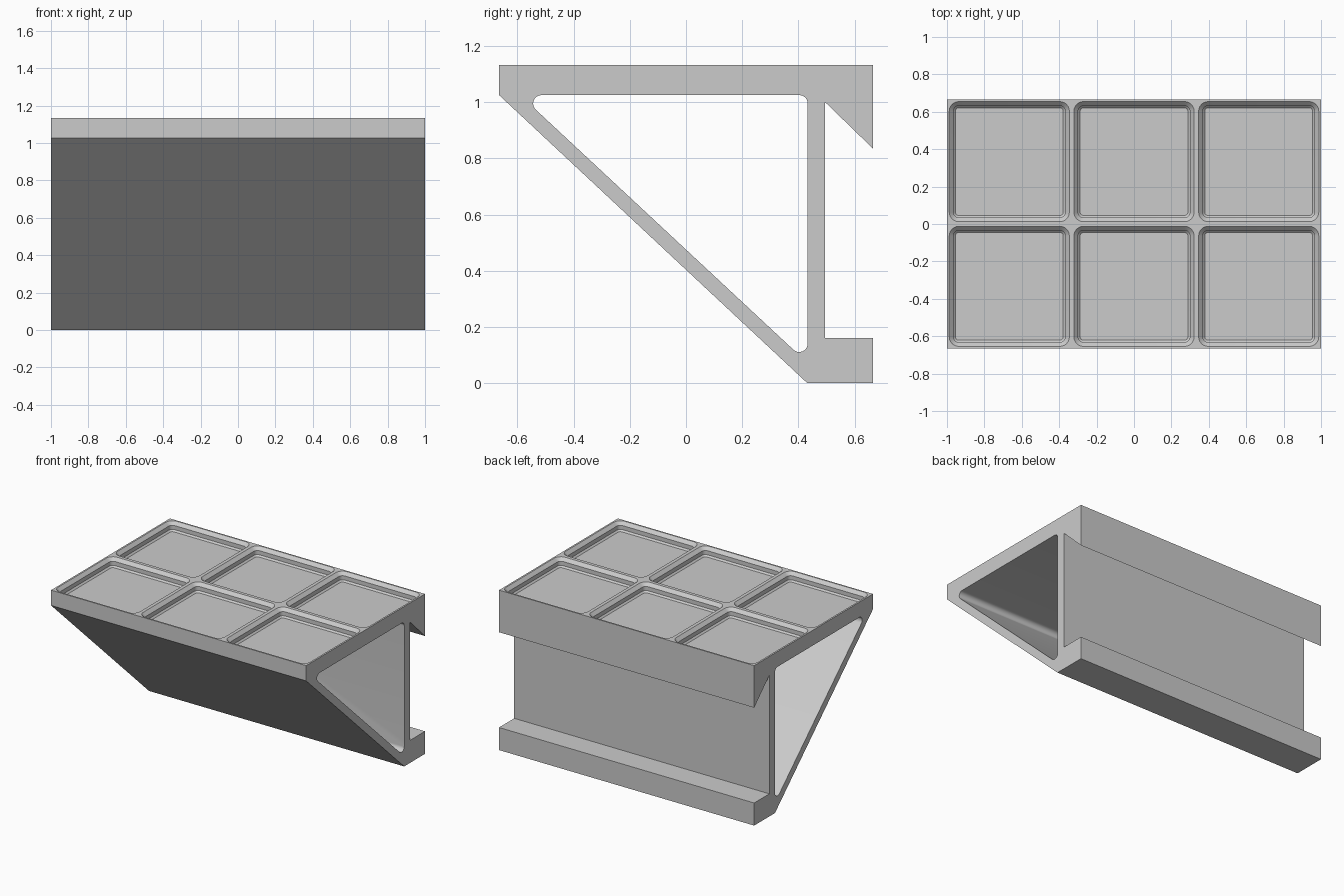
import bpy, bmesh, math
from mathutils import Vector

cube = bpy.data.objects.get("Cube")
if cube:
    bpy.data.objects.remove(cube, do_unlink=True)

grey = bpy.data.materials.new("light_grey")
grey.use_nodes = True
COLOUR = (0.6, 0.6, 0.6, 1)
grey.diffuse_color = COLOUR
grey.node_tree.nodes["Principled BSDF"].inputs["Base Color"].default_value = COLOUR


def loft(name, rings):
    """Closed solid through rings of equal point count."""
    bm = bmesh.new()
    loops = [[bm.verts.new(p) for p in ring] for ring in rings]
    n = len(loops[0])
    for low, high in zip(loops, loops[1:]):
        for i in range(n):
            j = (i + 1) % n
            bm.faces.new((low[i], low[j], high[j], high[i]))
    bm.faces.new(loops[0][::-1])
    bm.faces.new(loops[-1])
    bmesh.ops.recalc_face_normals(bm, faces=bm.faces)
    mesh = bpy.data.meshes.new(name)
    bm.to_mesh(mesh)
    bm.free()
    mesh.materials.append(grey)
    obj = bpy.data.objects.new(name, mesh)
    bpy.context.collection.objects.link(obj)
    return obj


def extrude_x(name, profile, half):
    return loft(name, [[(x, y, z) for y, z in profile] for x in (-half, half)])


def fillet(points, radius, steps=10):
    """Round every corner of a convex polygon."""
    result = []
    pts = [Vector(p) for p in points]
    for i, p in enumerate(pts):
        a = (pts[i - 1] - p).normalized()
        b = (pts[(i + 1) % len(pts)] - p).normalized()
        half = a.angle(b) / 2
        centre = p + (a + b).normalized() * radius / math.sin(half)
        start = p + a * radius / math.tan(half) - centre
        end = p + b * radius / math.tan(half) - centre
        sweep = math.pi - 2 * half
        for k in range(steps + 1):
            t = k / steps
            q = (start * math.sin((1 - t) * sweep) + end * math.sin(t * sweep)) / math.sin(sweep)
            result.append(tuple(centre + q))
    return result


def cut(target, cutter):
    mod = target.modifiers.new("cut", "BOOLEAN")
    mod.operation = "DIFFERENCE"
    mod.solver = "EXACT"
    mod.object = cutter
    bpy.context.view_layer.objects.active = target
    bpy.ops.object.modifier_apply(modifier=mod.name)
    bpy.data.objects.remove(cutter, do_unlink=True)


# Bracket body: shelf, hooked rear lip, back wall, foot and sloping front
TOP, DEPTH = 1.133, 0.665
body = extrude_x("shelf_bracket", [
    (-DEPTH, TOP), (-DEPTH, 1.025), (0.432, 0), (DEPTH, 0), (DEPTH, 0.16),
    (0.495, 0.16), (0.495, 1.0), (DEPTH, 0.835), (DEPTH, TOP)], 1)

# Triangular opening running the full width
hole = fillet([(-0.59, 1.025), (0.433, 0.072), (0.433, 1.025)], 0.03)
cut(body, extrude_x("opening_cutter", hole, 1.1))

# Six stepped tray pockets: lower chamfer, straight wall, upper chamfer
LEVELS = [(0.288, -0.062), (0.299, -0.051), (0.299, -0.0222),
          (0.3212, 0), (0.3312, 0.01)]
PITCH = 2 / 3
for col in (-1, 0, 1):
    for row in (-0.5, 0.5):
        rings = []
        for half, dz in LEVELS:
            square = [(-half, -half), (half, -half), (half, half), (-half, half)]
            outline = fillet(square, half - 0.27, 6)
            rings.append([(x + col * PITCH, y + row * PITCH, TOP + dz) for x, y in outline])
        cut(body, loft("pocket_cutter", rings))

# Smooth the rounded corners only
bpy.ops.object.select_all(action="DESELECT")
body.select_set(True)
bpy.context.view_layer.objects.active = body
bpy.ops.object.shade_smooth_by_angle(angle=math.radians(25))
